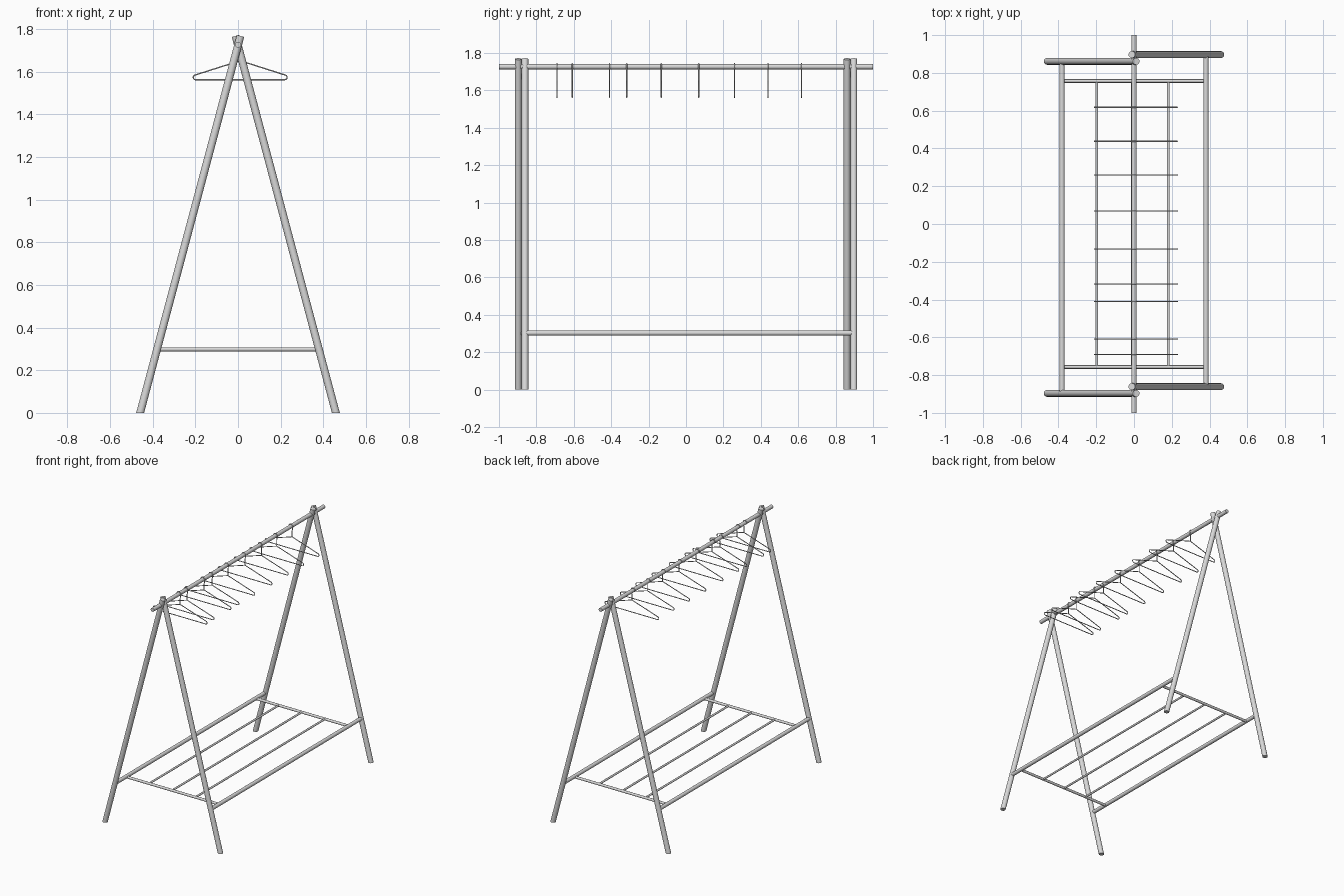
import bpy, bmesh, math
from mathutils import Vector

cube = bpy.data.objects.get("Cube")
if cube:
    bpy.data.objects.remove(cube, do_unlink=True)

steel = bpy.data.materials.new("light grey steel")
steel.use_nodes = True
grey = (0.7, 0.7, 0.7, 1)
steel.diffuse_color = grey
steel.node_tree.nodes["Principled BSDF"].inputs["Base Color"].default_value = grey


def add_object(name, data):
    obj = bpy.data.objects.new(name, data)
    bpy.context.collection.objects.link(obj)
    return obj


def tube(name, start, end, radius, sides=24, cut_floor=False):
    """Round capped bar between two points, optionally trimmed flat at the floor."""
    start, end = Vector(start), Vector(end)
    axis = end - start
    bm = bmesh.new()
    bmesh.ops.create_cone(bm, cap_ends=True, segments=sides, radius1=radius,
                          radius2=radius, depth=axis.length)
    bm.transform(axis.to_track_quat('Z', 'Y').to_matrix().to_4x4())
    bmesh.ops.translate(bm, verts=bm.verts, vec=(start + end) / 2)
    if cut_floor:
        cut = bmesh.ops.bisect_plane(bm, geom=bm.verts[:] + bm.edges[:] + bm.faces[:],
                                     plane_co=(0, 0, 0), plane_no=(0, 0, -1), clear_outer=True)
        rim = [e for e in cut["geom_cut"] if isinstance(e, bmesh.types.BMEdge)]
        bmesh.ops.holes_fill(bm, edges=rim)
        bmesh.ops.recalc_face_normals(bm, faces=bm.faces)
    mesh = bpy.data.meshes.new(name)
    bm.to_mesh(mesh)
    bm.free()
    mesh.materials.append(steel)
    obj = add_object(name, mesh)
    bpy.ops.object.select_all(action='DESELECT')
    obj.select_set(True)
    bpy.context.view_layer.objects.active = obj
    bpy.ops.object.shade_smooth_by_angle(angle=math.radians(40))


# Crossed legs at both ends; the two sides are staggered along y
foot_x, cross_z = 0.459, 1.724
near, far = 0.861, 0.897
rail_z = 0.303
for side, label in ((1, "left"), (-1, "right")):
    slope = Vector((-side * foot_x, 0, cross_z))
    foot = Vector((side * foot_x, 0, 0))
    ends = {"front": -near if side > 0 else -far, "back": far if side > 0 else near}
    for end, y in ends.items():
        shift = Vector((0, y, 0))
        tube(f"{label}_{end}_leg", foot - slope * 0.02 + shift,
             foot + slope * 1.0255 + shift, 0.018, cut_floor=True)
    # Long shelf rail joining the legs of this side
    rail_x = side * 0.381
    tube(f"{label}_shelf_rail", (rail_x, ends["front"], rail_z),
         (rail_x, ends["back"], rail_z), 0.0135)

# Hanging bar
tube("hanging_bar", (0, -1, 1.727), (0, 1, 1.727), 0.014)

# Shelf cross bars and slats
for y, end in ((-0.757, "front"), (0.757, "back")):
    tube(f"{end}_shelf_crossbar", (-0.38, y, 0.298), (0.38, y, 0.298), 0.0095, 16)
for x, label in ((-0.197, "right"), (-0.008, "middle"), (0.182, "left")):
    tube(f"{label}_shelf_slat", (x, -0.757, 0.298), (x, 0.757, 0.298), 0.007, 16)


# Wire hanger: a rounded triangle plus a hook over the bar
def arc(cx, cz, radius, a0, a1, steps):
    angles = [math.radians(a0 + (a1 - a0) * i / steps) for i in range(steps + 1)]
    return [(cx + radius * math.cos(a), cz + radius * math.sin(a)) for a in angles]


mid = 0.01
frame = [(mid, 1.652)]
frame += arc(mid + 0.209, 1.574, 0.011, 70, -90, 8)
frame += arc(mid - 0.209, 1.574, 0.011, 270, 110, 8)
hook = [(mid, 1.652), (mid, 1.695)] + arc(0, 1.727, 0.0165, -35, 190, 14)

curve = bpy.data.curves.new("hanger_wire", 'CURVE')
curve.dimensions = '3D'
curve.bevel_depth = 0.003
curve.bevel_resolution = 2
curve.use_fill_caps = True
for path, closed in ((frame, True), (hook, False)):
    spline = curve.splines.new('POLY')
    spline.points.add(len(path) - 1)
    for point, (x, z) in zip(spline.points, path):
        point.co = (x, 0, z, 1)
    spline.use_cyclic_u = closed
    spline.use_smooth = True
curve.materials.append(steel)

# Hangers share the one wire shape
spots = (-0.69, -0.608, -0.41, -0.317, -0.132, 0.068, 0.259, 0.438, 0.618)
for i, y in enumerate(spots, 1):
    add_object(f"hanger_{i}", curve).location.y = y
